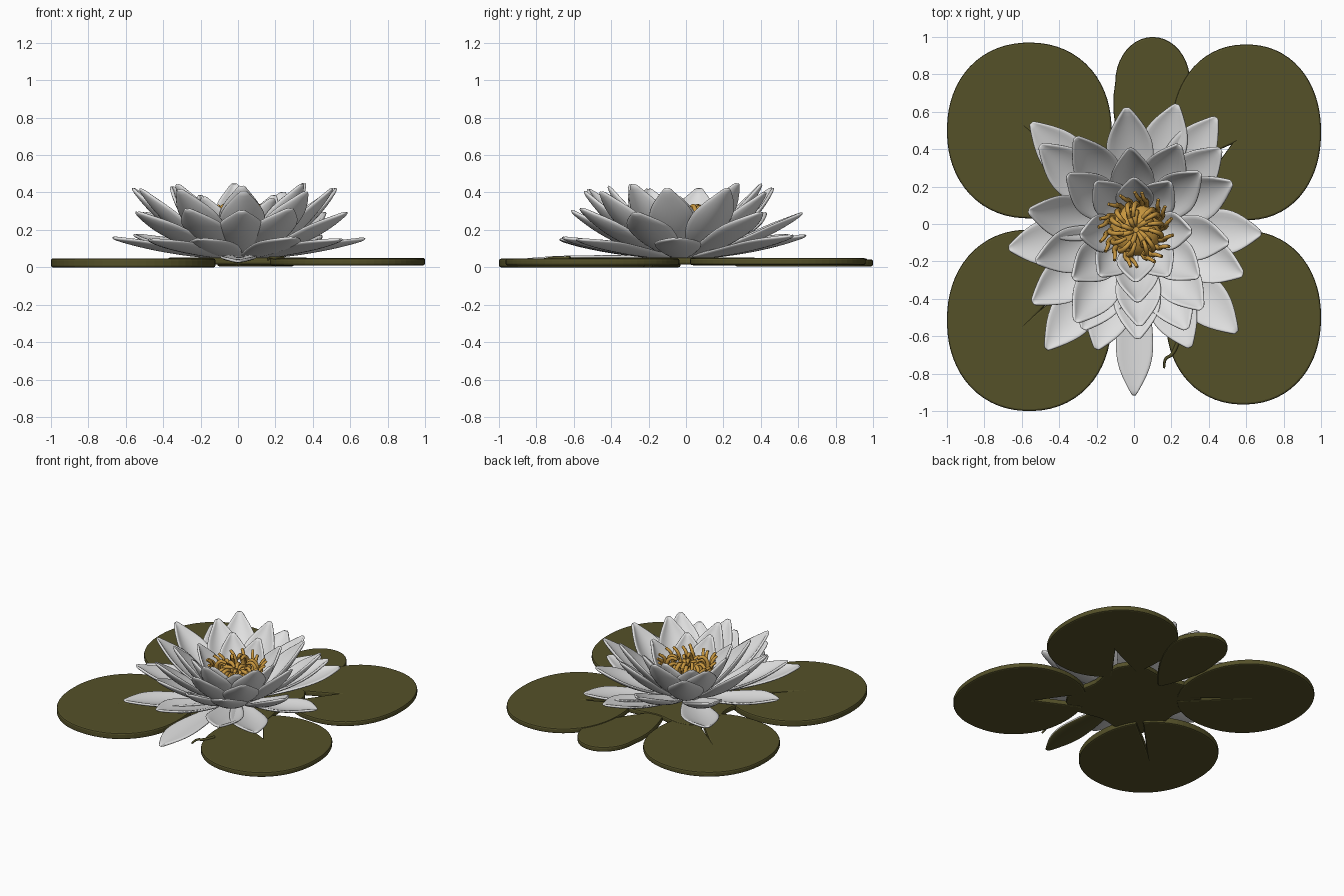
import bpy, bmesh, math, random
from mathutils import Vector

random.seed(4)
cube = bpy.data.objects.get("Cube")
if cube:
    bpy.data.objects.remove(cube, do_unlink=True)


def make_material(name, colour):
    mat = bpy.data.materials.new(name)
    mat.diffuse_color = (*colour, 1)
    mat.use_nodes = True
    bsdf = mat.node_tree.nodes["Principled BSDF"]
    bsdf.inputs["Base Color"].default_value = (*colour, 1)
    bsdf.inputs["Roughness"].default_value = 0.6
    return mat


WHITE = make_material("petal white", (0.75, 0.75, 0.75))
GREEN = make_material("pad olive green", (0.09, 0.082, 0.022))
GOLD = make_material("stamen gold", (0.58, 0.31, 0.05))
CENTRE = Vector((0.01, -0.03, 0))


def add_object(name, bm, *mats, smooth=True):
    mesh = bpy.data.meshes.new(name)
    bmesh.ops.recalc_face_normals(bm, faces=bm.faces)
    for face in bm.faces:
        face.smooth = smooth
    bm.to_mesh(mesh)
    bm.free()
    for mat in mats:
        mesh.materials.append(mat)
    obj = bpy.data.objects.new(name, mesh)
    bpy.context.collection.objects.link(obj)
    return obj


def petal(name, tip, half_width, base_r, base_z, cup, sag=0.22, back=None):
    """Cupped pointed blade swept along a curve from the flower centre to its tip."""
    tip = Vector(tip)
    out = Vector((tip.x - CENTRE.x, tip.y - CENTRE.y, 0)).normalized()
    side = Vector((-out.y, out.x, 0))
    start = CENTRE + out * base_r + Vector((0, 0, base_z))
    ctrl = start.lerp(tip, 0.58)
    ctrl.z = base_z + (tip.z - base_z) * sag
    rows, cols = 10, 6
    bm = bmesh.new()
    grid = []
    for i in range(rows + 1):
        t = i / rows
        mid = start * (1 - t) ** 2 + ctrl * 2 * t * (1 - t) + tip * t * t
        along = ((ctrl - start) * (1 - t) + (tip - ctrl) * t).normalized()
        normal = along.cross(side).normalized()
        if normal.z < 0:
            normal = -normal
        width = 0.35 + 0.65 * math.sin(math.pi / 2 * min(t / 0.6, 1))
        if t > 0.6:
            width *= max(1 - ((t - 0.6) / 0.4) ** 1.8, 0.06)
        width *= half_width
        row = []
        for j in range(cols + 1):
            v = 2 * j / cols - 1
            row.append(bm.verts.new(mid + side * width * v + normal * cup * width * v * v))
        grid.append(row)
    for i in range(rows):
        for j in range(cols):
            bm.faces.new((grid[i][j], grid[i][j + 1], grid[i + 1][j + 1], grid[i + 1][j]))
    obj = add_object(name, bm, WHITE, back or WHITE)
    # Keep the front of the blade facing upwards so the back colour is below
    if sum(p.normal.z * p.area for p in obj.data.polygons) < 0:
        obj.data.flip_normals()
    solid = obj.modifiers.new("thickness", "SOLIDIFY")
    solid.thickness = 0.018
    solid.offset = -1
    solid.material_offset = 1
    solid.material_offset_rim = 0
    obj.modifiers.new("rounding", "SUBSURF").levels = 1
    obj.modifiers["rounding"].render_levels = 1


# Petal tiers: name, tip height, half width, base radius, base height, cup, tip positions
TIERS = [
    ("outer_petal", 0.17, 0.125, 0.1, 0.06, 0.25,
     [(0.68, -0.05), (0.55, -0.58), (0.3, -0.66), (-0.2, -0.67), (-0.47, -0.67),
      (-0.67, -0.13), (-0.55, 0.54), (0.23, 0.64), (0.44, 0.57)]),
    ("middle_petal", 0.31, 0.125, 0.1, 0.07, 0.35,
     [(0.58, -0.27), (0.02, -0.61), (-0.54, -0.42), (-0.5, 0.42), (-0.04, 0.62),
      (0.46, 0.4), (0.28, -0.56), (-0.27, -0.56)]),
    ("upper_petal", 0.42, 0.12, 0.1, 0.08, 0.4,
     [(0.52, 0.22), (0.5, -0.1), (0.36, -0.45), (0.03, -0.54), (-0.31, -0.52),
      (-0.52, -0.2), (-0.56, 0.07), (-0.31, 0.46), (0.24, 0.42)]),
    ("inner_petal", 0.45, 0.115, 0.09, 0.09, 0.45,
     [(-0.02, 0.4), (0.35, 0.27), (0.34, -0.28), (0.02, -0.41), (-0.32, -0.29),
      (-0.35, 0.26)]),
    ("heart_petal", 0.38, 0.1, 0.09, 0.1, 0.45,
     [(0, 0.24), (0.19, 0.22), (0.3, -0.04), (0.18, -0.27), (0.01, -0.3),
      (-0.18, -0.27), (-0.28, -0.06), (-0.2, 0.22)]),
]
for name, z, width, base_r, base_z, cup, tips in TIERS:
    for k, (x, y) in enumerate(tips):
        height = z + random.uniform(-0.015, 0.015)
        petal(f"{name}_{k + 1}", (x, y, height), width, base_r, base_z, cup)

# Long low sepal at the front, green underneath
petal("front_sepal", (0, -0.92, 0.04), 0.1, 0.2, 0.06, 0.15, back=GREEN)


def slab(name, points, low, high):
    """Flat leaf cut from an outline, with a softened edge."""
    bm = bmesh.new()
    face = bm.faces.new([bm.verts.new((x, y, low)) for x, y in points])
    new = bmesh.ops.extrude_face_region(bm, geom=[face])["geom"]
    for v in new:
        if isinstance(v, bmesh.types.BMVert):
            v.co.z = high
    obj = add_object(name, bm, GREEN, smooth=False)
    bevel = obj.modifiers.new("soft_edge", "BEVEL")
    bevel.width = 0.01
    bevel.segments = 2
    bevel.limit_method = "ANGLE"


def lily_pad(name, cx, cy, rx, ry, slit, low, high):
    """Round pad with a slit pointing to the flower."""
    inward = math.atan2(-cy, -cx)
    steps = 64
    points = []
    for i in range(steps + 1):
        a = inward + slit + (2 * math.pi - 2 * slit) * i / steps
        c, s = math.cos(a), math.sin(a)
        # Slightly squarer than an ellipse
        r = (abs(c / rx) ** 2.15 + abs(s / ry) ** 2.15) ** (-1 / 2.15)
        points.append((cx + r * c, cy + r * s))
    points.append((cx + 0.1 * math.cos(inward), cy + 0.1 * math.sin(inward)))
    slab(name, points, low, high)


lily_pad("back_right_pad", -0.56, 0.5, 0.44, 0.47, 0.05, 0.01, 0.048)
lily_pad("back_left_pad", 0.6, 0.49, 0.4, 0.47, 0.2, 0.012, 0.05)
lily_pad("front_right_pad", -0.56, -0.515, 0.44, 0.485, 0.05, 0, 0.046)
lily_pad("front_left_pad", 0.585, -0.5, 0.415, 0.465, 0.2, 0.01, 0.047)

# Small young pad, narrowing towards the flower
small = []
for i in range(40):
    a = 2 * math.pi * i / 40
    y = math.sin(a)
    narrow = 1 if y > 0 else 1 - 0.6 * y * y
    small.append((0.1 + 0.2 * narrow * math.cos(a) + min(y, 0) * 0.1,
                  0.76 + y * (0.24 if y > 0 else 0.5)))
slab("small_back_pad", small, 0.005, 0.042)

# Leaf base joining the pads below the flower
ring = [2 * math.pi * i / 40 for i in range(40)]
slab("leaf_base", [((0.4 + 0.06 * -math.cos(4 * a)) * math.cos(a),
                    (0.4 + 0.06 * -math.cos(4 * a)) * math.sin(a)) for a in ring],
     0.015, 0.052)


def ball(name, z, size, squash, mat):
    bm = bmesh.new()
    bmesh.ops.create_uvsphere(bm, u_segments=24, v_segments=12, radius=size)
    for v in bm.verts:
        v.co.z *= squash
        v.co += CENTRE + Vector((0, 0, z))
    return add_object(name, bm, mat)


ball("flower_base", 0.1, 0.17, 0.36, WHITE)
ball("stamen_cushion", 0.17, 0.14, 0.6, GOLD)


def tubes(name, paths, radius, mat):
    curve = bpy.data.curves.new(name, "CURVE")
    curve.dimensions = "3D"
    curve.bevel_depth = radius
    curve.bevel_resolution = 1
    curve.resolution_u = 4
    curve.use_fill_caps = True
    for path in paths:
        spline = curve.splines.new("BEZIER")
        spline.bezier_points.add(len(path) - 1)
        for k, (point, co) in enumerate(zip(spline.bezier_points, path)):
            point.co = co
            point.radius = 1.2 - 0.5 * k / (len(path) - 1)
            point.handle_left_type = point.handle_right_type = "AUTO"
    curve.materials.append(mat)
    obj = bpy.data.objects.new(name, curve)
    bpy.context.collection.objects.link(obj)


def stamen_ring(count, profile):
    """Stamens around the centre, each following a jittered (radius, height) profile."""
    paths = []
    for i in range(count):
        a = 2 * math.pi * (i + random.uniform(-0.3, 0.3)) / count
        grow = random.uniform(0.85, 1.1)
        paths.append([CENTRE + Vector((r * math.cos(a + 0.1 * k), r * math.sin(a + 0.1 * k),
                                       0.14 + (z - 0.14) * grow))
                      for k, (r, z) in enumerate(profile)])
    return paths


tubes("outer_stamens", stamen_ring(18, [(0.11, 0.14), (0.16, 0.23), (0.17, 0.3), (0.2, 0.33)]),
      0.014, GOLD)
tubes("middle_stamens", stamen_ring(14, [(0.12, 0.16), (0.14, 0.25), (0.11, 0.31), (0.07, 0.3)]),
      0.015, GOLD)
tubes("inner_stamens", stamen_ring(9, [(0.08, 0.2), (0.09, 0.26), (0.05, 0.28), (0.02, 0.26)]),
      0.016, GOLD)

# Thin stray stem beside the front left pad
tubes("stray_stem", [[(0.24, -0.62, 0.05), (0.2, -0.7, 0.05), (0.17, -0.72, 0.05), (0.16, -0.77, 0.04)]],
      0.009, GREEN)
